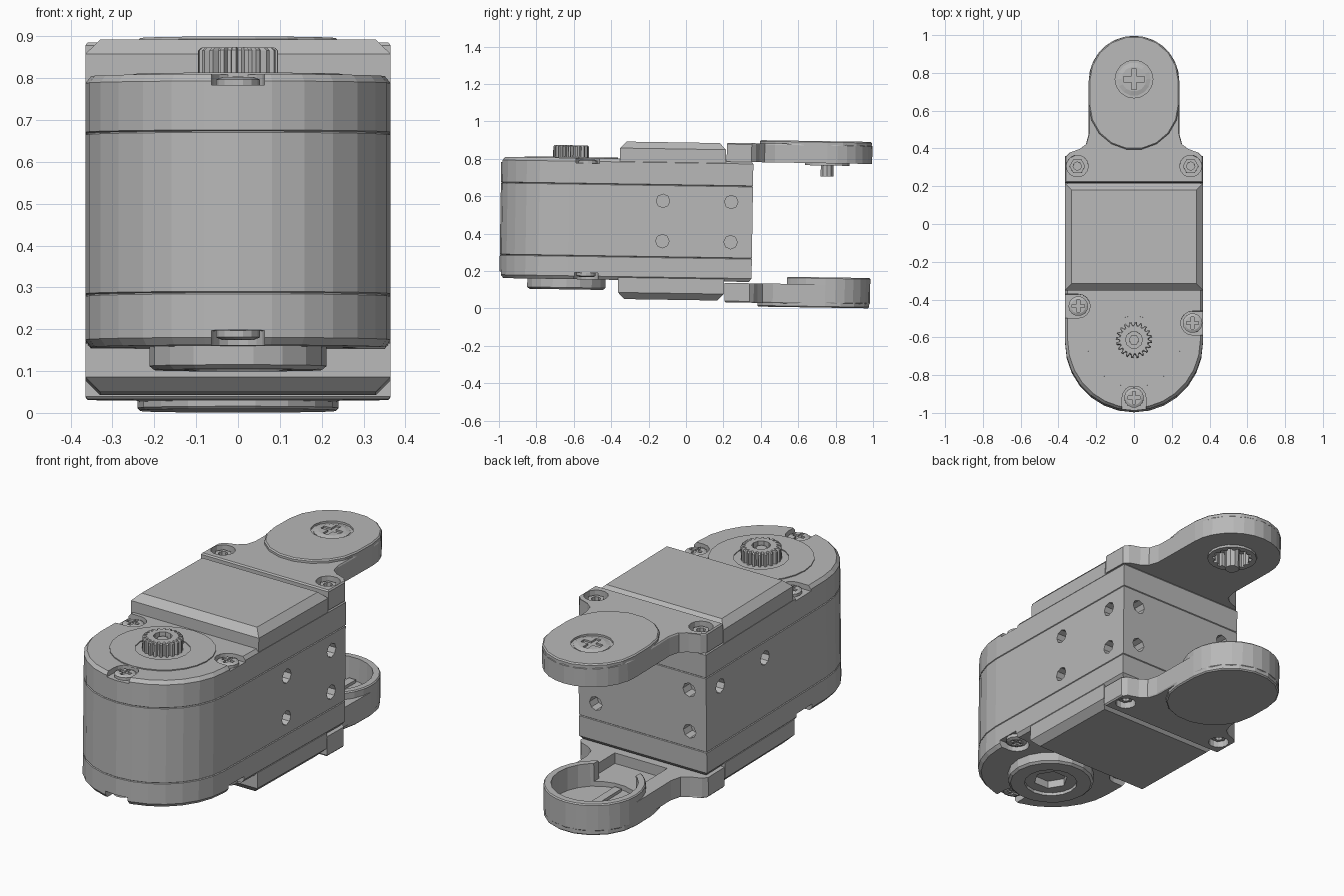
import bpy, bmesh
from math import sin, cos, pi, radians, atan2
from mathutils import Matrix, Vector

cube = bpy.data.objects.get("Cube")
if cube:
    bpy.data.objects.remove(cube, do_unlink=True)

grey = bpy.data.materials.new("plain grey")
grey.use_nodes = True
grey.diffuse_color = (0.48, 0.48, 0.48, 1)
for node in grey.node_tree.nodes:
    if node.type == 'BSDF_PRINCIPLED':
        node.inputs["Base Color"].default_value = grey.diffuse_color
        node.inputs["Roughness"].default_value = 0.6

parts = []


# ---- profiles -------------------------------------------------------------
def arc(cx, cy, r, a0, a1, n):
    return [(cx + r * cos(a0 + (a1 - a0) * i / n), cy + r * sin(a0 + (a1 - a0) * i / n))
            for i in range(n + 1)]


def circle(cx, cy, r, n=20):
    return arc(cx, cy, r, 0, 2 * pi, n)[:-1]


def capsule(x0, y0, x1, y1, r, n=10):
    a = atan2(y1 - y0, x1 - x0)
    return (arc(x1, y1, r, a - pi / 2, a + pi / 2, n)
            + arc(x0, y0, r, a + pi / 2, a + 3 * pi / 2, n))


def rect(x0, x1, y0, y1):
    return [(x0, y0), (x1, y0), (x1, y1), (x0, y1)]


def gear(cx, cy, r, root, teeth):
    return [(cx + rr * cos(a), cy + rr * sin(a))
            for k in range(teeth)
            for rr, a in [(q, 2 * pi * (k + f) / teeth)
                          for q, f in ((root, 0), (root, .35), (r, .5), (r, .85))]]


def plus(cx, cy, l, w):
    pts = []
    for k in range(4):
        c, s = cos(k * pi / 2), sin(k * pi / 2)
        pts += [(cx + x * c - y * s, cy + x * s + y * c)
                for x, y in ((l, -w), (l, w), (w, w))]
    return pts


# ---- solids ---------------------------------------------------------------
def loft(name, pts, sections, cutters=(), matrix=None, cutter=False):
    """Stack a profile through (height, inset) sections, then subtract cutters."""
    xs, ys = [p[0] for p in pts], [p[1] for p in pts]
    mx, my = (min(xs) + max(xs)) / 2, (min(ys) + max(ys)) / 2
    hx, hy = (max(xs) - min(xs)) / 2, (max(ys) - min(ys)) / 2
    bm = bmesh.new()
    rings = []
    for z, inset in sections:
        sx, sy = 1 - inset / hx, 1 - inset / hy
        rings.append([bm.verts.new((mx + (x - mx) * sx, my + (y - my) * sy, z))
                      for x, y in pts])
    n = len(pts)
    for low, high in zip(rings, rings[1:]):
        for i in range(n):
            j = (i + 1) % n
            bm.faces.new((low[i], low[j], high[j], high[i]))
    bm.faces.new(rings[0])
    bm.faces.new(rings[-1])
    bmesh.ops.recalc_face_normals(bm, faces=bm.faces)
    mesh = bpy.data.meshes.new(name)
    bm.to_mesh(mesh)
    bm.free()
    if matrix:
        mesh.transform(matrix)
    mesh.materials.append(grey)
    ob = bpy.data.objects.new(name, mesh)
    bpy.context.scene.collection.objects.link(ob)
    if cutter:
        ob.hide_render = True
        return ob
    for c in cutters:
        mod = ob.modifiers.new("cut", 'BOOLEAN')
        mod.operation, mod.solver, mod.object = 'DIFFERENCE', 'EXACT', c
    if cutters:
        bpy.context.view_layer.update()
        graph = bpy.context.evaluated_depsgraph_get()
        baked = bpy.data.meshes.new_from_object(ob.evaluated_get(graph))
        ob.modifiers.clear()
        ob.data = baked
        for c in cutters:
            bpy.data.objects.remove(c, do_unlink=True)
    parts.append(ob)
    return ob


def cut(pts, z0, z1, matrix=None):
    return loft("cutter", pts, [(z0, 0), (z1, 0)], matrix=matrix, cutter=True)


def side_hole(position, axis):
    turn = Vector((0, 0, 1)).rotation_difference(Vector(axis)).to_matrix().to_4x4()
    return cut(circle(0, 0, .036, 8), -.06, .06, Matrix.Translation(position) @ turn)


def screw(name, x, y, base, top, r):
    d = 1 if top > base else -1
    slot = cut(plus(x, y, r * .62, r * .16), top - d * .009, top + d * .02)
    loft(name, circle(x, y, r, 14), [(base, 0), (top - d * .006, 0), (top, r * .25)], [slot])


# ---- main housing with seams, screw notches and mounting holes ------------
W = .365
screws = [(-.295, -.44, -1, 0), (.31, -.53, 1, 0), (0, -.925, 0, -1)]
cuts = []
for x, y, dx, dy in screws:
    notch = capsule(x, y, x + dx * .2, y + dy * .2, .063, 8)
    cuts += [cut(notch, .768, .9), cut(notch, .05, .182)]
for z in (.358, .573):
    cuts += [side_hole((W, y, z), (1, 0, 0)) for y in (-.125, .24)]
    cuts += [side_hole((x, .355, z), (0, 1, 0)) for x in (-.268, .268)]
cuts += [side_hole((-W, y, .573), (1, 0, 0)) for y in (-.125, .24)]
housing = [(W, .355), (-W, .355)] + arc(0, -.628, W, pi, 2 * pi, 14)
loft("housing", housing,
     [(.147, .014), (.165, 0), (.269, 0), (.272, .004), (.275, 0), (.655, 0),
      (.658, .004), (.661, 0), (.778, 0), (.795, .014)], cuts)
for i, (x, y, dx, dy) in enumerate(screws):
    screw(f"upper_case_screw_{i}", x, y, .76, .788, .052)
    screw(f"lower_case_screw_{i}", x, y, .19, .160, .052)

# ---- raised lids above and below -------------------------------------------
lid = rect(-W, W, -.358, .208)
loft("upper_lid", lid, [(.78, 0), (.852, 0), (.887, .035)])
loft("lower_lid", lid, [(.16, 0), (.08, 0), (.045, .035)])

# ---- output shaft and its bearing cover ------------------------------------
SY = -.62
loft("shaft_cover", circle(0, SY, .25, 24), [(.79, 0), (.800, 0)],
     [cut(circle(0, SY, .13, 16), .7, .9)])
loft("splined_shaft", gear(0, SY, .096, .080, 20), [(.79, 0), (.856, 0), (.863, .008)],
     [cut(circle(0, SY, .045, 10), .835, .9)])
loft("shaft_bore_pin", circle(0, SY, .028, 6), [(.82, 0), (.85, 0)])

# ---- idler boss underneath --------------------------------------------------
loft("idler_boss", circle(0, -.635, .212, 18), [(.155, 0), (.102, 0), (.092, .012)],
     [cut(circle(0, -.635, .13, 16), .05, .108), cut(circle(0, -.635, .085, 6), .05, .2)])

# ---- bracket arms -----------------------------------------------------------
AY, AR = .75, .24
half = [(W, .212), (W, .345), (.345, .368), (.29, .388), (.255, .415), (AR, .47)]
arm = half + arc(0, AY, AR, 0, pi, 14) + [(-x, y) for x, y in reversed(half)]
pad = capsule(0, .625, 0, AY, AR, 9)
ears = [(-.3, .3), (.3, .3)]

upper_cuts = [cut(circle(x, y, .058, 14), .835, .95) for x, y in ears]
upper_cuts.append(cut(gear(0, AY, .098, .085, 14), .7, .85))
loft("upper_arm", arm, [(.788, 0), (.882, 0), (.889, .006)], upper_cuts)
loft("upper_arm_pad", pad, [(.88, 0), (.900, 0), (.906, .006)],
     [cut(circle(0, AY + .01, .1, 16), .896, .95)])
screw("upper_arm_screw", 0, AY + .01, .89, .905, .088)
loft("upper_arm_hub", circle(0, AY, .122, 18), [(.80, 0), (.776, 0)],
     [cut(gear(0, AY, .098, .085, 14), .7, .85)])
loft("upper_arm_pin", circle(0, AY, .036, 10), [(.87, 0), (.718, 0)])

lower_cuts = [cut(circle(x, y, .05, 14), 0, .09) for x, y in ears]
lower_cuts += [cut(rect(-.15, .15, .372, .62), .085, .3),
               cut(circle(0, AY, .205, 22), .06, .3)]
loft("lower_arm", arm, [(.036, .006), (.043, 0), (.14, 0)], lower_cuts)
loft("lower_arm_cup", circle(0, AY, AR, 28), [(.045, 0), (.172, 0), (.178, .005)],
     [cut(circle(0, AY, .205, 22), .0, .3), cut(rect(-.12, .12, .4, .65), .085, .3)])
loft("lower_arm_pad", pad, [(.045, 0), (.022, 0), (.016, .006)])
loft("cup_rib", rect(-.02, .02, .56, .94), [(.05, 0), (.075, 0)])

# ---- hex bolts in the bracket ears ------------------------------------------
for side, (x, y) in zip(("right", "left"), ears):
    loft(f"{side}_upper_bolt", circle(x, y, .042, 6), [(.82, 0), (.872, 0)],
         [cut(circle(x, y, .022, 8), .85, .9)])
    loft(f"{side}_lower_bolt", circle(x, y, .038, 6), [(.1, 0), (.06, 0)],
         [cut(circle(x, y, .02, 8), .0, .08)])

# ---- the whole assembly leans back slightly ---------------------------------
pivot = Vector((0, 0, .45))
lean = (Matrix.Translation(pivot) @ Matrix.Rotation(radians(-.9), 4, 'X')
        @ Matrix.Translation(-pivot))
for ob in parts:
    ob.data.transform(lean)
    ob.data.update()
